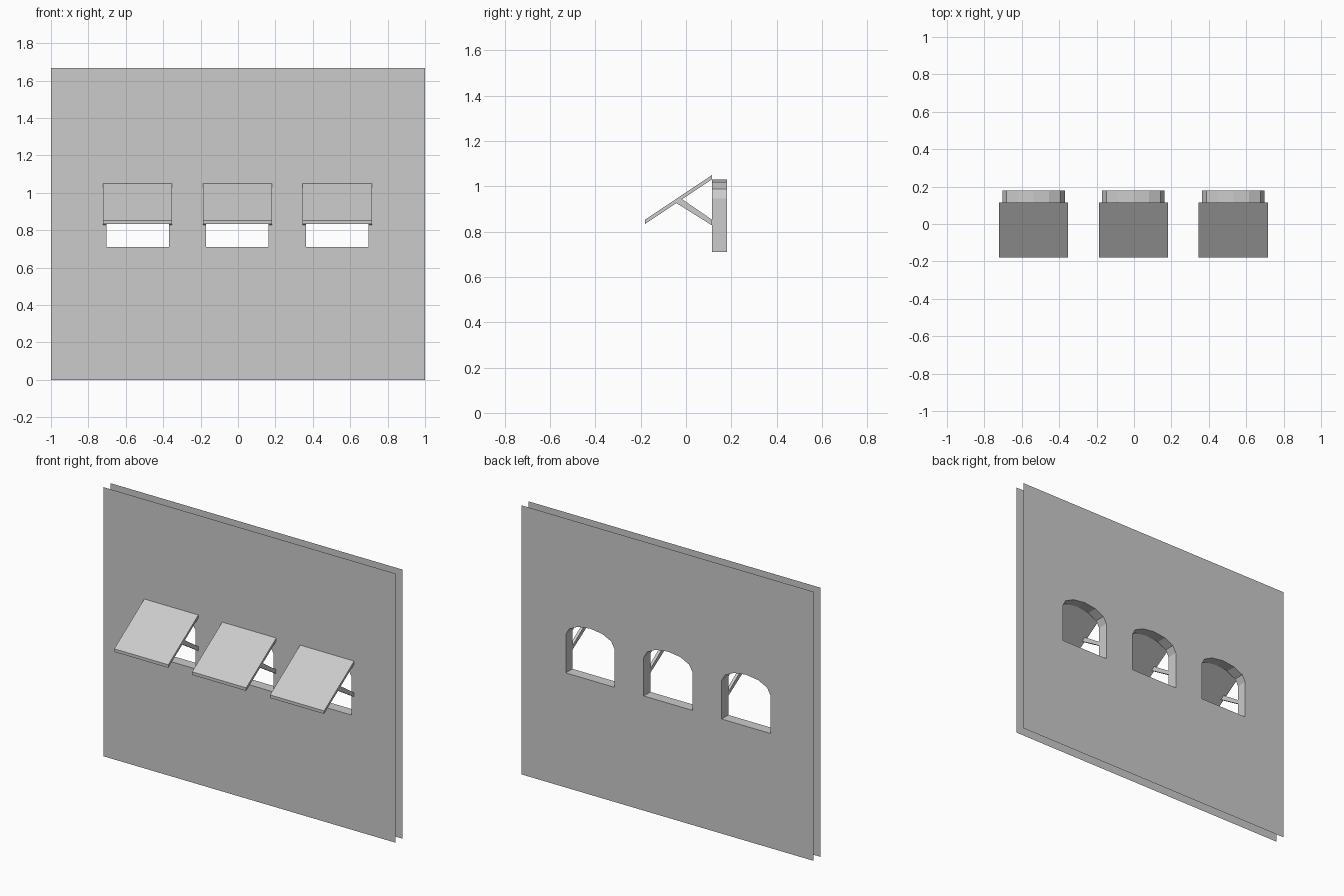
import bpy, bmesh, math

if "Cube" in bpy.data.objects:
    bpy.data.objects.remove(bpy.data.objects["Cube"])

CENTRES = (-0.537, -0.003, 0.531)    # window positions along x
Y_FRONT, Y_BACK = 0.114, 0.18        # the two wall skins
HALF_W, SILL, SPRING, RISE = 0.167, 0.71, 0.947, 0.082
AWN_W = 0.185                        # awning half width


def arch(cx):
    """Window outline in x, z: square base with a six-sided low arch."""
    pts = [(cx - HALF_W, SILL), (cx + HALF_W, SILL)]
    for i in range(7):
        a = math.pi * i / 6
        pts.append((cx + HALF_W * math.cos(a), SPRING + RISE * math.sin(a)))
    return pts


def finish(bm, name):
    me = bpy.data.meshes.new(name)
    bm.to_mesh(me)
    bm.free()
    ob = bpy.data.objects.new(name, me)
    bpy.context.collection.objects.link(ob)
    return ob


def wall_skin(name, y, facing):
    """Flat wall sheet with three arched holes."""
    bm = bmesh.new()
    edges = []
    outer = [(-1, 0), (1, 0), (1, 1.667), (-1, 1.667)]
    for loop in [outer] + [arch(c) for c in CENTRES]:
        vs = [bm.verts.new((x, y, z)) for x, z in loop]
        edges += [bm.edges.new((vs[i - 1], vs[i])) for i in range(len(vs))]
    bmesh.ops.triangle_fill(bm, use_beauty=True, edges=edges, normal=(0, facing, 0))
    bm.normal_update()
    for f in bm.faces:
        if f.normal.y * facing < 0:
            f.normal_flip()
    return finish(bm, name)


def reveal(name, cx):
    """Inner lining of a window opening, joining the two skins."""
    bm = bmesh.new()
    pts = arch(cx)
    a = [bm.verts.new((x, Y_FRONT, z)) for x, z in pts]
    b = [bm.verts.new((x, Y_BACK, z)) for x, z in pts]
    for i in range(len(pts)):
        bm.faces.new((a[i - 1], b[i - 1], b[i], a[i])).normal_flip()
    return finish(bm, name)


def side_prism(name, profile, x0, x1):
    """Extrude a y, z profile along x."""
    bm = bmesh.new()
    a = [bm.verts.new((x0, y, z)) for y, z in profile]
    b = [bm.verts.new((x1, y, z)) for y, z in profile]
    bm.faces.new(a)
    bm.faces.new(b[::-1])
    for i in range(len(a)):
        bm.faces.new((a[i - 1], b[i - 1], b[i], a[i]))
    bmesh.ops.recalc_face_normals(bm, faces=bm.faces)
    return finish(bm, name)


# Walls
wall_skin("front_wall", Y_FRONT, -1)
wall_skin("back_wall", Y_BACK, 1)

# Windows, sloping awnings and their side struts
AWNING = [(-0.18, 0.834), (Y_FRONT, 1.03), (Y_FRONT, 1.049), (-0.18, 0.853)]
STRUT = [(Y_FRONT, 0.828), (Y_FRONT, 0.853), (-0.017, 0.943), (-0.043, 0.926)]
for n, cx in enumerate(CENTRES, 1):
    reveal(f"window_reveal_{n}", cx)
    side_prism(f"awning_{n}", AWNING, cx - AWN_W, cx + AWN_W)
    for side, s in (("left", -1), ("right", 1)):
        side_prism(f"awning_strut_{side}_{n}", STRUT,
                   cx + s * (AWN_W - 0.018), cx + s * AWN_W)
